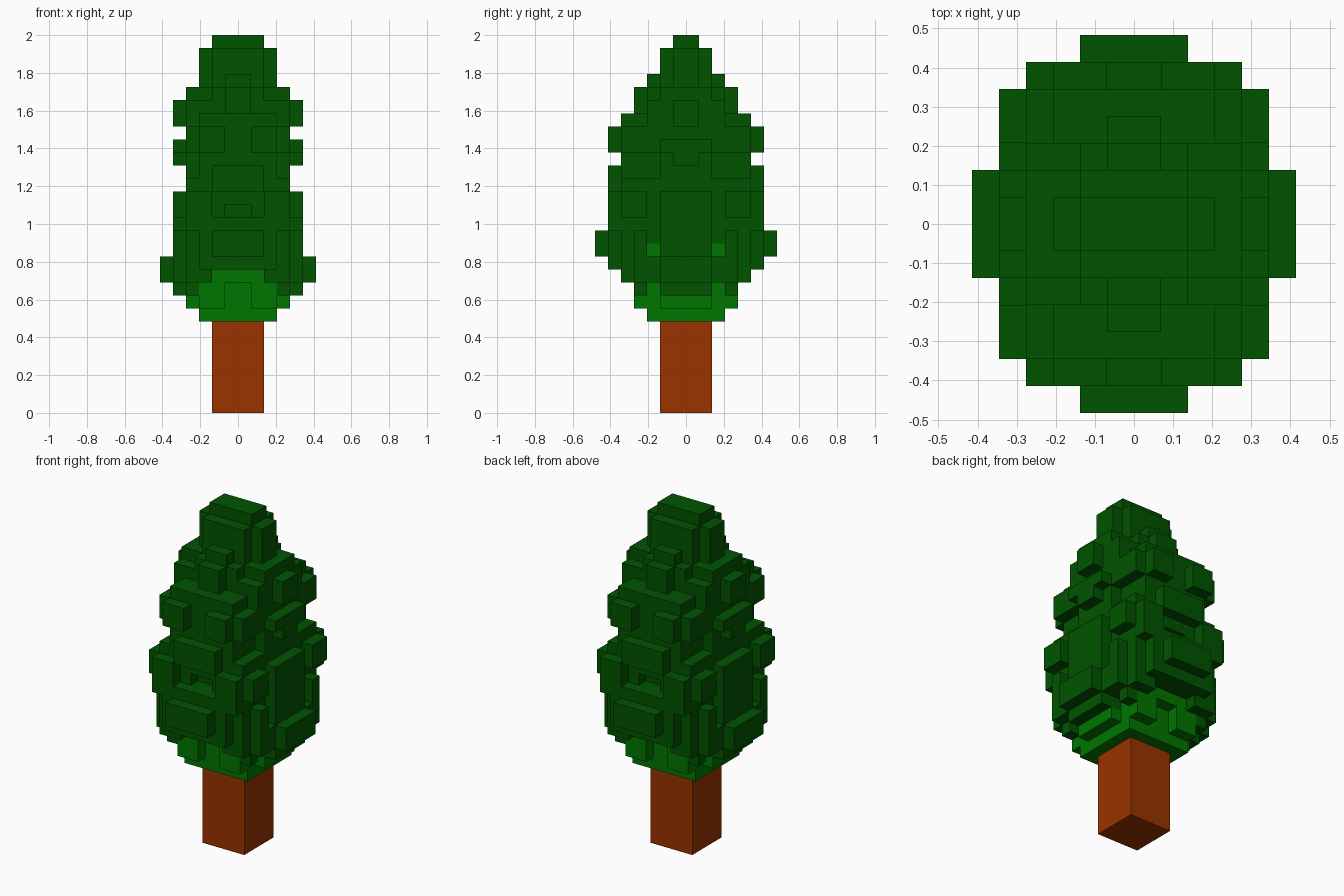
import bpy, bmesh, math
from mathutils import Vector
from itertools import product

if "Cube" in bpy.data.objects:
    bpy.data.objects.remove(bpy.data.objects["Cube"], do_unlink=True)

V = 2 / 29  # edge of one cube; the tree is 29 cubes tall


def material(name, rgb):
    m = bpy.data.materials.new(name)
    m.use_nodes = True
    m.diffuse_color = (*rgb, 1)
    bsdf = m.node_tree.nodes["Principled BSDF"]
    bsdf.inputs["Base Color"].default_value = (*rgb, 1)
    bsdf.inputs["Roughness"].default_value = 0.9
    return m


cells = {}  # (x, y, z) cube -> part name


def box(part, x0, x1, y0, y1, z0, z1):
    """Fill a block in one quadrant and mirror it to the other three (None clears)."""
    for x, y, z in product(range(x0, x1), range(y0, y1), range(z0, z1)):
        for mx, my in product((x, -1 - x), (y, -1 - y)):
            if part:
                cells[mx, my, z] = part
            else:
                cells.pop((mx, my, z), None)


def slabs(part, rows):
    """Centred blocks: half width, half depth, bottom, top."""
    for hx, hy, z0, z1 in rows:
        box(part, 0, hx, 0, hy, z0, z1)


# Crown tip and upper tier
slabs("foliage", [
    (2, 1, 28, 29), (3, 1, 25, 28), (2, 2, 25, 28),
    (1, 3, 25, 26), (1, 4, 23, 25), (2, 3, 22, 25), (4, 2, 17, 25),
    (4, 3, 22, 24), (5, 1, 22, 24), (3, 5, 19, 23), (4, 5, 20, 22),
    (5, 2, 20, 21), (5, 1, 19, 20),
])
box("foliage", 1, 3, 5, 6, 20, 22)

# Middle tier
slabs("foliage", [
    (2, 6, 17, 19), (3, 5, 14, 19), (4, 5, 12, 18),
    (5, 2, 12, 17), (4, 6, 14, 15),
])
box("foliage", 2, 4, 5, 6, 15, 17)   # front and back tufts
box("foliage", 4, 5, 3, 5, 15, 17)   # corner tufts
box(None, 0, 1, 4, 5, 15, 16)        # small hollow

# Lower tier
slabs("foliage", [
    (2, 7, 12, 14), (3, 6, 11, 14), (4, 5, 11, 12), (5, 4, 11, 12),
    (6, 2, 10, 12), (5, 3, 10, 11), (5, 2, 9, 10),
])
box("foliage", 4, 5, 3, 4, 12, 14)
box("foliage", 2, 4, 3, 5, 10, 11)
box("foliage", 4, 5, 3, 4, 10, 11)
box("foliage", 3, 4, 3, 4, 9, 10)

# Brighter underside leaves, with one peeping through each side notch
slabs("underside_leaves", [
    (3, 3, 7, 8), (4, 2, 8, 9), (3, 3, 8, 10), (2, 4, 10, 11),
])
box("underside_leaves", 1, 3, 3, 4, 8, 10)
box("underside_leaves", 3, 4, 2, 3, 12, 13)

# Trunk
slabs("trunk", [(2, 2, 0, 7)])

AXES = [Vector(d) for d in ((1, 0, 0), (-1, 0, 0), (0, 1, 0),
                            (0, -1, 0), (0, 0, 1), (0, 0, -1))]


def build(part, mat):
    """Skin the outer cube sides of one part and merge flat areas."""
    bm = bmesh.new()
    for cell, owner in cells.items():
        if owner != part:
            continue
        for n in AXES:
            if tuple(int(c + d) for c, d in zip(cell, n)) in cells:
                continue
            u = Vector((n.y, n.z, n.x))
            w = n.cross(u)
            mid = Vector(cell) + Vector((0.5, 0.5, 0.5)) + n / 2
            corners = [mid + (u * a + w * b) / 2
                       for a, b in ((-1, -1), (1, -1), (1, 1), (-1, 1))]
            bm.faces.new([bm.verts.new(c * V) for c in corners])
    bmesh.ops.remove_doubles(bm, verts=bm.verts, dist=V / 100)
    bmesh.ops.dissolve_limit(bm, angle_limit=math.radians(1),
                             verts=bm.verts, edges=bm.edges)
    mesh = bpy.data.meshes.new(part)
    bm.to_mesh(mesh)
    bm.free()
    mesh.materials.append(mat)
    bpy.context.collection.objects.link(bpy.data.objects.new(part, mesh))


build("foliage", material("dark green", (0.0, 0.088, 0.0)))
build("underside_leaves", material("leaf green", (0.0, 0.18, 0.0)))
build("trunk", material("bark brown", (0.32, 0.033, 0.0)))
